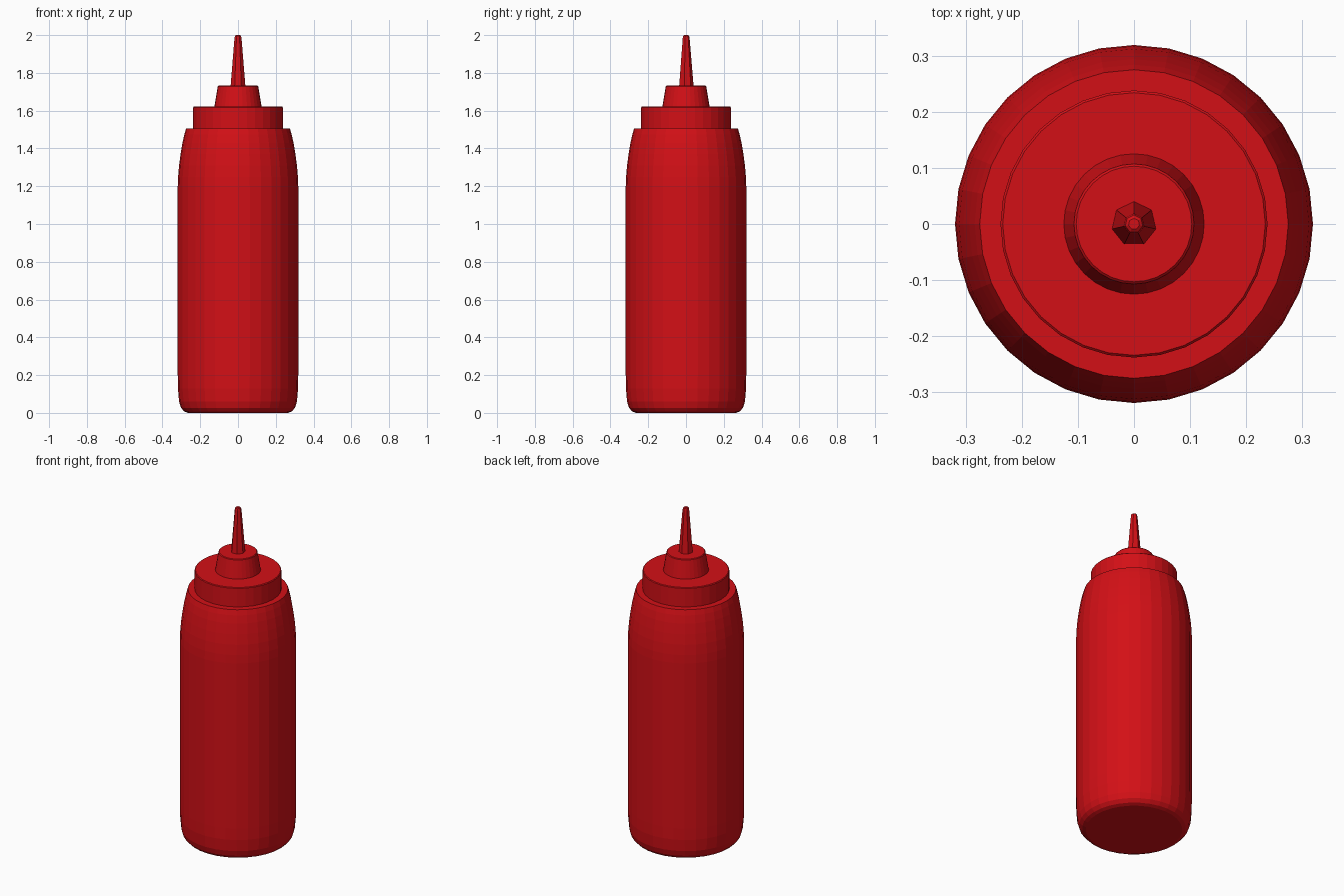
import bpy, bmesh
from math import cos, sin, tau

if "Cube" in bpy.data.objects:
    bpy.data.objects.remove(bpy.data.objects["Cube"])

red = bpy.data.materials.new("red_plastic")
red.diffuse_color = (0.65, 0.005, 0.008, 1)
red.use_nodes = True
red.node_tree.nodes["Principled BSDF"].inputs["Base Color"].default_value = red.diffuse_color


def lathe(name, profile, sides, start=0.0):
    """Revolve (radius, height) points around z and cap both ends."""
    bm = bmesh.new()
    rings = [[bm.verts.new((r * cos(start + tau * i / sides),
                            r * sin(start + tau * i / sides), z))
              for i in range(sides)] for r, z in profile]
    for low, high in zip(rings, rings[1:]):
        for i in range(sides):
            j = (i + 1) % sides
            bm.faces.new((low[i], low[j], high[j], high[i]))
    bm.faces.new(rings[0][::-1])
    bm.faces.new(rings[-1])
    mesh = bpy.data.meshes.new(name)
    bm.to_mesh(mesh)
    bm.free()
    mesh.materials.append(red)
    obj = bpy.data.objects.new(name, mesh)
    bpy.context.collection.objects.link(obj)
    return obj


# Squeezable body: rounded foot, straight wall, curved shoulder, flat rim
lathe("bottle_body", [
    (0.265, 0.0), (0.285, 0.008), (0.302, 0.027), (0.312, 0.06), (0.318, 0.13),
    (0.319, 0.2), (0.319, 1.2), (0.317, 1.25), (0.312, 1.31), (0.304, 1.37),
    (0.294, 1.43), (0.284, 1.475), (0.275, 1.505)], 32)

# Screw cap
lathe("screw_cap", [(0.238, 1.49), (0.238, 1.617), (0.234, 1.621)], 32)

# Tapered collar on the cap
lathe("nozzle_collar", [(0.127, 1.61), (0.107, 1.728), (0.103, 1.732)], 32)

# Seven-sided spout with a softened tip
lathe("spout", [(0.041, 1.72), (0.019, 1.985), (0.016, 1.996), (0.010, 2.0)],
      7, tau / 4)
